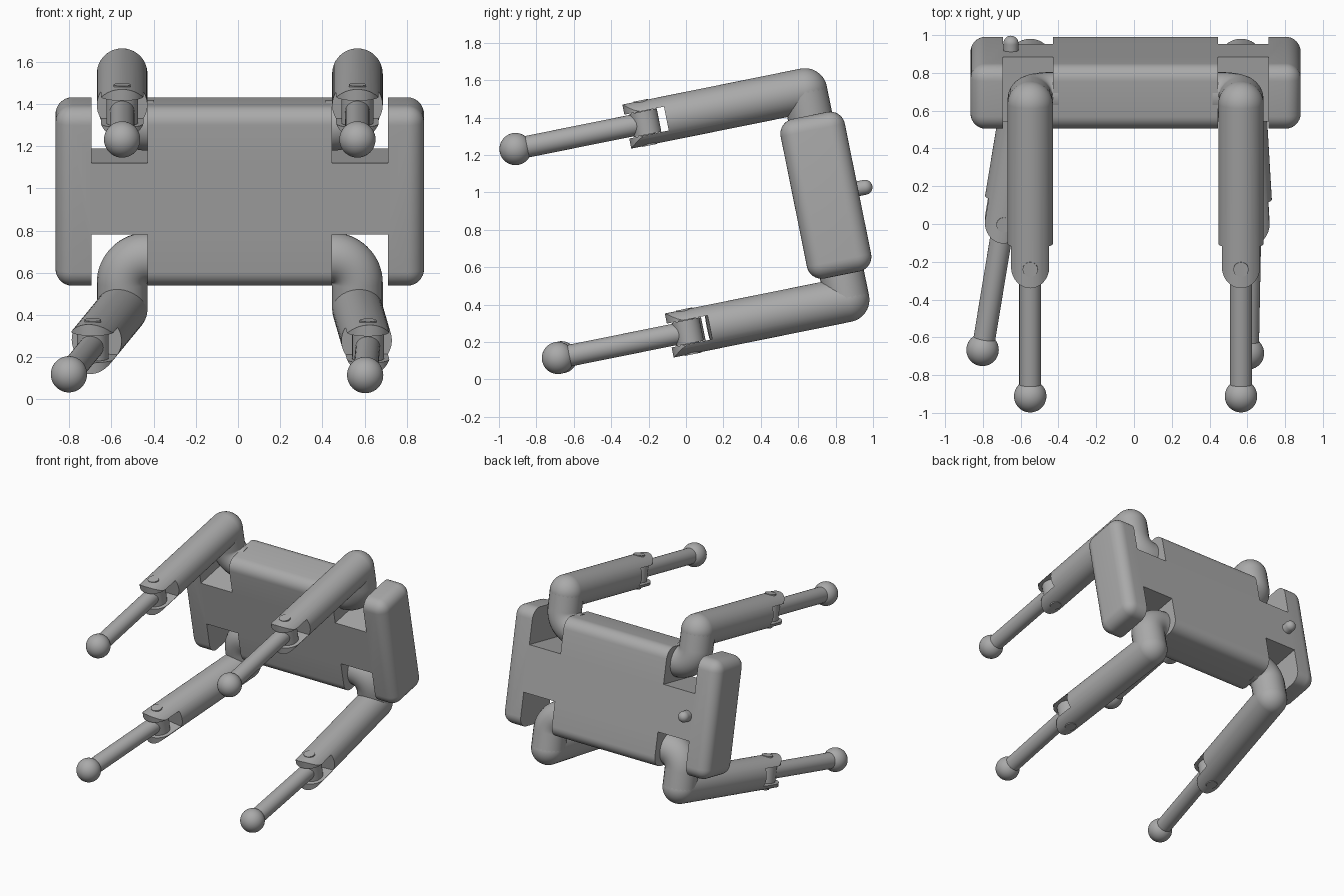
import bpy, bmesh, math
from mathutils import Matrix, Vector

T = Matrix.Translation
TILT = math.radians(11.4)
FRAME = T((0.0085, 0.748, 0.985)) @ Matrix.Rotation(TILT, 4, 'X')

HIP_X, WALL_X, KNEE_Z = 0.558, 0.4375, 0.57   # leg layout in the body frame
TUBE, PIN_Y, SHIN = 0.12, -0.87, 0.708         # leg radius, pin place, shin length
SLOT_Z = 0.173

default = bpy.data.objects.get("Cube")
if default:
    bpy.data.objects.remove(default, do_unlink=True)

grey = bpy.data.materials.new("plain_grey")
grey.use_nodes = True
grey.diffuse_color = (0.4, 0.4, 0.4, 1)
grey.node_tree.nodes["Principled BSDF"].inputs["Base Color"].default_value = (0.4, 0.4, 0.4, 1)


def make(name, bm, matrix):
    mesh = bpy.data.meshes.new(name)
    bmesh.ops.recalc_face_normals(bm, faces=bm.faces)
    bm.to_mesh(mesh)
    bm.free()
    mesh.materials.append(grey)
    obj = bpy.data.objects.new(name, mesh)
    bpy.context.collection.objects.link(obj)
    obj.matrix_world = matrix
    bpy.context.view_layer.update()
    return obj


def box(name, low, high, matrix, bevel=0):
    low, high = Vector(low), Vector(high)
    bm = bmesh.new()
    bmesh.ops.create_cube(bm, size=1, matrix=T((low + high) / 2) @ Matrix.Diagonal((*(high - low), 1)))
    if bevel:
        bmesh.ops.bevel(bm, geom=bm.edges[:], offset=bevel, segments=8, profile=0.5, affect='EDGES')
    return make(name, bm, matrix)


def rod(name, start, end, radius, matrix, sides=48):
    start, end = Vector(start), Vector(end)
    axis = end - start
    place = T((start + end) / 2) @ axis.to_track_quat('Z', 'Y').to_matrix().to_4x4()
    bm = bmesh.new()
    bmesh.ops.create_cone(bm, cap_ends=True, segments=sides, radius1=radius, radius2=radius,
                          depth=axis.length, matrix=place)
    return make(name, bm, matrix)


def ball(name, centre, radius, matrix):
    bm = bmesh.new()
    bmesh.ops.create_uvsphere(bm, u_segments=48, v_segments=24, radius=radius, matrix=T(centre))
    return make(name, bm, matrix)


def activate(obj):
    bpy.ops.object.select_all(action='DESELECT')
    obj.select_set(True)
    bpy.context.view_layer.objects.active = obj


def cut(obj, cutter, operation='DIFFERENCE'):
    cutter.hide_render = True
    mod = obj.modifiers.new("cut", 'BOOLEAN')
    mod.operation, mod.object, mod.solver = operation, cutter, 'EXACT'
    activate(obj)
    bpy.ops.object.modifier_apply(modifier=mod.name)
    bpy.data.objects.remove(cutter, do_unlink=True)


def rounded_end(matrix):
    """Plan outline of a thigh: wide tube, then a round fork tip about the pin."""
    r = 0.101
    pts = [(0.2, 0.2), (-0.2, 0.2), (-0.2, -0.757), (-r, -0.757)]
    for i in range(25):
        a = math.pi + math.pi * i / 24
        pts.append((r * math.cos(a), PIN_Y + r * math.sin(a)))
    pts += [(r, -0.757), (0.2, -0.757)]
    bm = bmesh.new()
    face = bm.faces.new([bm.verts.new((x, y, -0.2)) for x, y in pts])
    top = bmesh.ops.extrude_face_region(bm, geom=[face])["geom"]
    bmesh.ops.translate(bm, vec=(0, 0, 0.4), verts=[v for v in top if isinstance(v, bmesh.types.BMVert)])
    return make("end_cutter", bm, matrix)


def hip_elbow(name, side, end):
    """Quarter bend leaving the slot wall, then straight out to the knee ball."""
    bend = HIP_X - WALL_X
    pts = [(WALL_X - 0.03, 0.32)]
    for i in range(17):
        a = math.pi / 2 * i / 16
        pts.append((WALL_X + bend * math.sin(a), 0.32 + bend * (1 - math.cos(a))))
    pts.append((HIP_X, KNEE_Z))
    curve = bpy.data.curves.new(name, 'CURVE')
    curve.dimensions = '3D'
    curve.bevel_depth, curve.bevel_resolution = TUBE, 10
    curve.use_fill_caps = True
    spline = curve.splines.new('POLY')
    spline.points.add(len(pts) - 1)
    for p, (x, z) in zip(spline.points, pts):
        p.co = (side * x, 0, end * z, 1)
    curve.materials.append(grey)
    obj = bpy.data.objects.new(name, curve)
    bpy.context.collection.objects.link(obj)
    obj.matrix_world = FRAME
    activate(obj)
    bpy.ops.object.convert(target='MESH')
    return bpy.context.object


parts = []

# Body slab with four open leg slots
body = box("body", (-0.874, -0.175, -0.435), (0.874, 0.175, 0.435), FRAME, bevel=0.08)
for side in (-1, 1):
    for end in (-1, 1):
        xs = sorted((side * WALL_X, side * 0.7025))
        zs = sorted((end * SLOT_Z, end * 0.6))
        cut(body, box("slot_cutter", (xs[0], -0.3, zs[0]), (xs[1], 0.3, zs[1]), FRAME))
parts.append(body)

# Rear knob
parts.append(rod("knob_stem", (-0.66, 0.15, 0), (-0.66, 0.213, 0), 0.04, FRAME))
parts.append(ball("knob_tip", (-0.66, 0.213, 0), 0.04, FRAME))


# Legs: side (+1 left), end (+1 upper), swing of thigh and shin in degrees
def leg(label, side, end, thigh_yaw, shin_yaw):
    yaw = lambda d: Matrix.Rotation(math.radians(d), 4, 'Z')
    knee = FRAME @ T((side * HIP_X, 0, end * KNEE_Z)) @ yaw(thigh_yaw)
    joint = knee @ T((0, PIN_Y, 0)) @ yaw(shin_yaw - thigh_yaw)
    thigh = rod(label + "_thigh", (0, 0, 0), (0, -1.02, 0), TUBE, knee)
    cut(thigh, rounded_end(knee), 'INTERSECT')
    cut(thigh, box("fork_cutter", (-0.2, -1.2, -0.065), (0.2, -0.755, 0.065), knee))
    parts.extend([
        hip_elbow(label + "_hip", side, end),
        ball(label + "_corner", (0, 0, 0), TUBE, knee),
        thigh,
        rod(label + "_pin", (0, 0, -0.123), (0, 0, 0.123), 0.04, joint, 32),
        rod(label + "_knuckle", (0, 0, -0.063), (0, 0, 0.063), 0.075, joint),
        rod(label + "_shin", (0, 0, 0), (0, -SHIN, 0), 0.058, joint),
        ball(label + "_foot", (0, -SHIN, 0), 0.086, joint),
    ])


leg("upper_left", 1, 1, 0, 0)
leg("upper_right", -1, 1, 0, 0)
leg("lower_left", 1, -1, 3.3, -1.1)
leg("lower_right", -1, -1, -9.2, -9.2)

# Smooth rounded surfaces, keep hard edges crisp
for obj in parts:
    activate(obj)
    bpy.ops.object.shade_smooth_by_angle(angle=math.radians(35))
